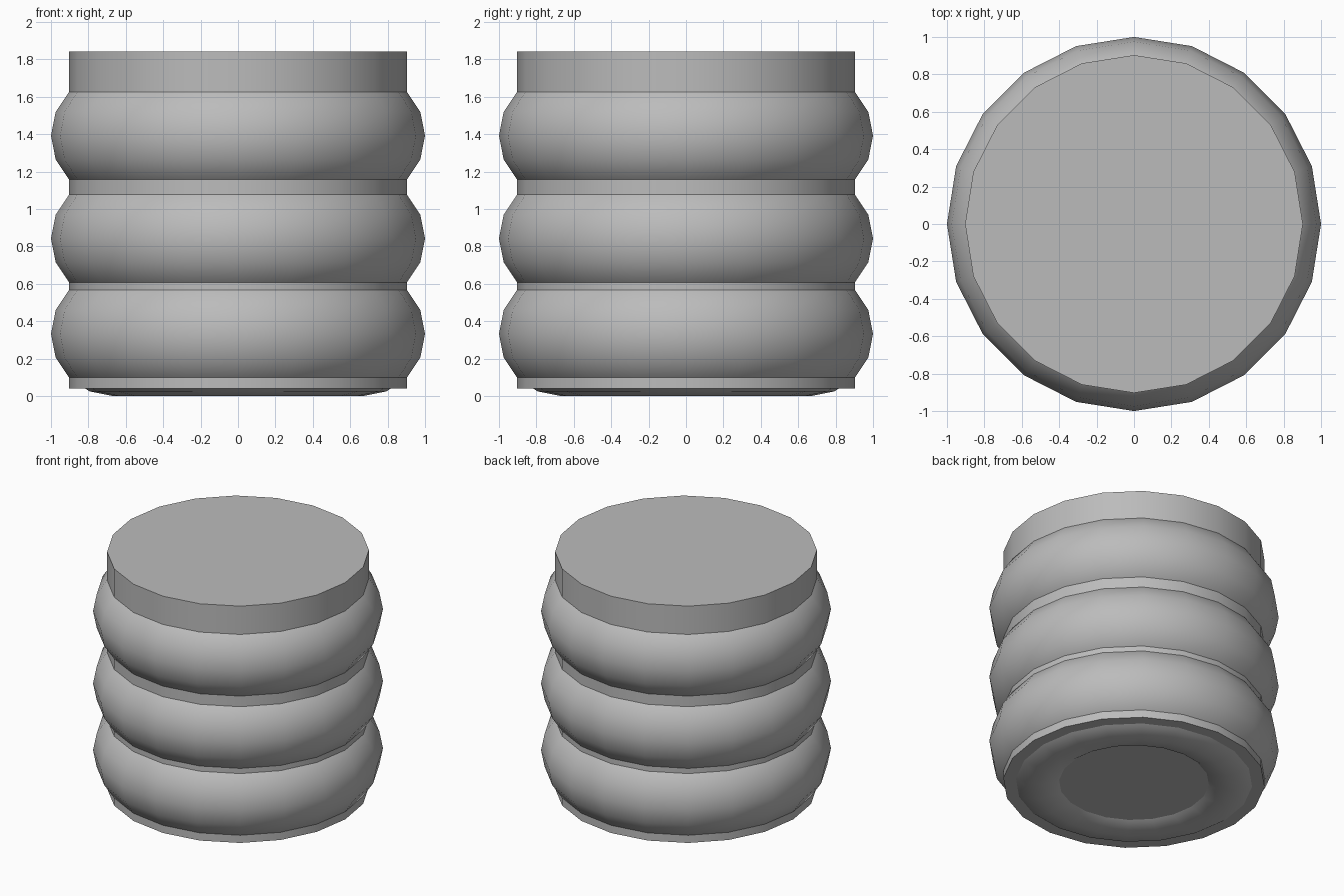
import bpy
import math

default = bpy.data.objects.get("Cube")
if default:
    bpy.data.objects.remove(default, do_unlink=True)

SIDES = 20
CORE_RADIUS = 0.903
BOTTOM, TOP = 0.04, 1.842
RING_MAJOR, RING_MINOR = 0.667, 0.333

grey = bpy.data.materials.new("neutral grey")
grey.use_nodes = True
colour = (0.5, 0.5, 0.5, 1)
grey.diffuse_color = colour
grey.node_tree.nodes["Principled BSDF"].inputs["Base Color"].default_value = colour


def finish(name):
    """Name the new part, colour it and smooth it, keeping hard rims."""
    part = bpy.context.object
    part.name = name
    part.data.materials.append(grey)
    bpy.ops.object.shade_smooth_by_angle(angle=math.radians(40))
    return part


# Central drum, turned so that corners lie on the axes
bpy.ops.mesh.primitive_cylinder_add(
    vertices=SIDES, radius=CORE_RADIUS, depth=TOP - BOTTOM,
    location=(0, 0, (TOP + BOTTOM) / 2))
finish("drum")

# Three bulging rings around the drum
for name, height in (("lower_ring", 0.333), ("middle_ring", 0.842), ("upper_ring", 1.392)):
    bpy.ops.mesh.primitive_torus_add(
        major_segments=SIDES, minor_segments=16,
        major_radius=RING_MAJOR, minor_radius=RING_MINOR,
        location=(0, 0, height))
    finish(name)
